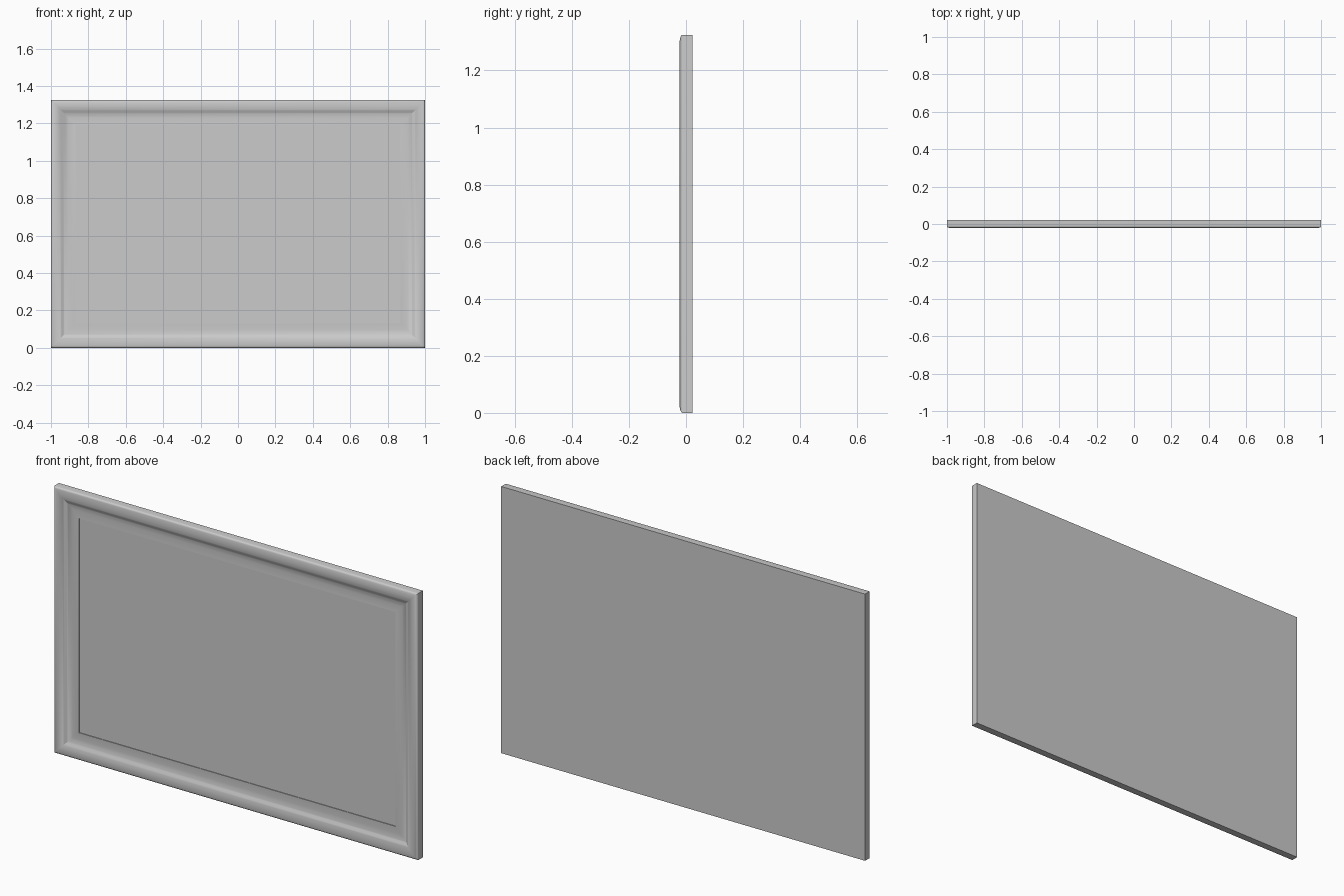
import bpy, bmesh, math

if "Cube" in bpy.data.objects:
    bpy.data.objects.remove(bpy.data.objects["Cube"])

W, H = 1.0, 1.325          # half width, full height
FRONT, BACK = -0.0225, 0.0225
BORDER = 0.13


def box(name, x, y0, y1, z0, z1):
    bm = bmesh.new()
    bmesh.ops.create_cube(bm, size=1)
    for v in bm.verts:
        v.co = (v.co.x * 2 * x,
                y0 + (v.co.y + 0.5) * (y1 - y0),
                z0 + (v.co.z + 0.5) * (z1 - z0))
    me = bpy.data.meshes.new(name)
    bm.to_mesh(me)
    bm.free()
    ob = bpy.data.objects.new(name, me)
    bpy.context.collection.objects.link(ob)
    return ob


# moulding cross-section: (inset from outer edge, y)
profile = [(0, 0.018), (0, -0.012)]
# rounded outer bead
for i in range(1, 9):
    a = math.pi / 2 * i / 8
    profile.append((0.028 * (1 - math.cos(a)), -0.012 - 0.0105 * math.sin(a)))
# S-shaped fall into the shallow cove
for i in range(1, 13):
    t = i / 12
    profile.append((0.028 + 0.067 * t,
                    FRONT + 0.0185 * (0.5 - 0.5 * math.cos(math.pi * t))))
# gentle lip at the picture opening, then back to the board
profile += [(0.115, -0.0045), (BORDER, -0.006), (BORDER, 0.018)]

# mitred frame: sweep the section round four corners
bm = bmesh.new()
rings = []
for sx, top in ((-1, 0), (1, 0), (1, 1), (-1, 1)):
    rings.append([bm.verts.new((sx * (W - d), y, H - d if top else d))
                  for d, y in profile])
n = len(profile)
for k in range(4):
    a, b = rings[k], rings[(k + 1) % 4]
    for i in range(n):
        j = (i + 1) % n
        bm.faces.new((a[i], b[i], b[j], a[j]))
bmesh.ops.recalc_face_normals(bm, faces=bm.faces)
me = bpy.data.meshes.new("frame_moulding")
bm.to_mesh(me)
bm.free()
frame = bpy.data.objects.new("frame_moulding", me)
bpy.context.collection.objects.link(frame)
bpy.context.view_layer.objects.active = frame
frame.select_set(True)
bpy.ops.object.shade_smooth_by_angle(angle=math.radians(30))

# picture panel and thin backing board
box("picture_panel", W - BORDER, -0.003, 0.018, BORDER, H - BORDER)
box("backing_board", W, 0.018, BACK, 0, H)
